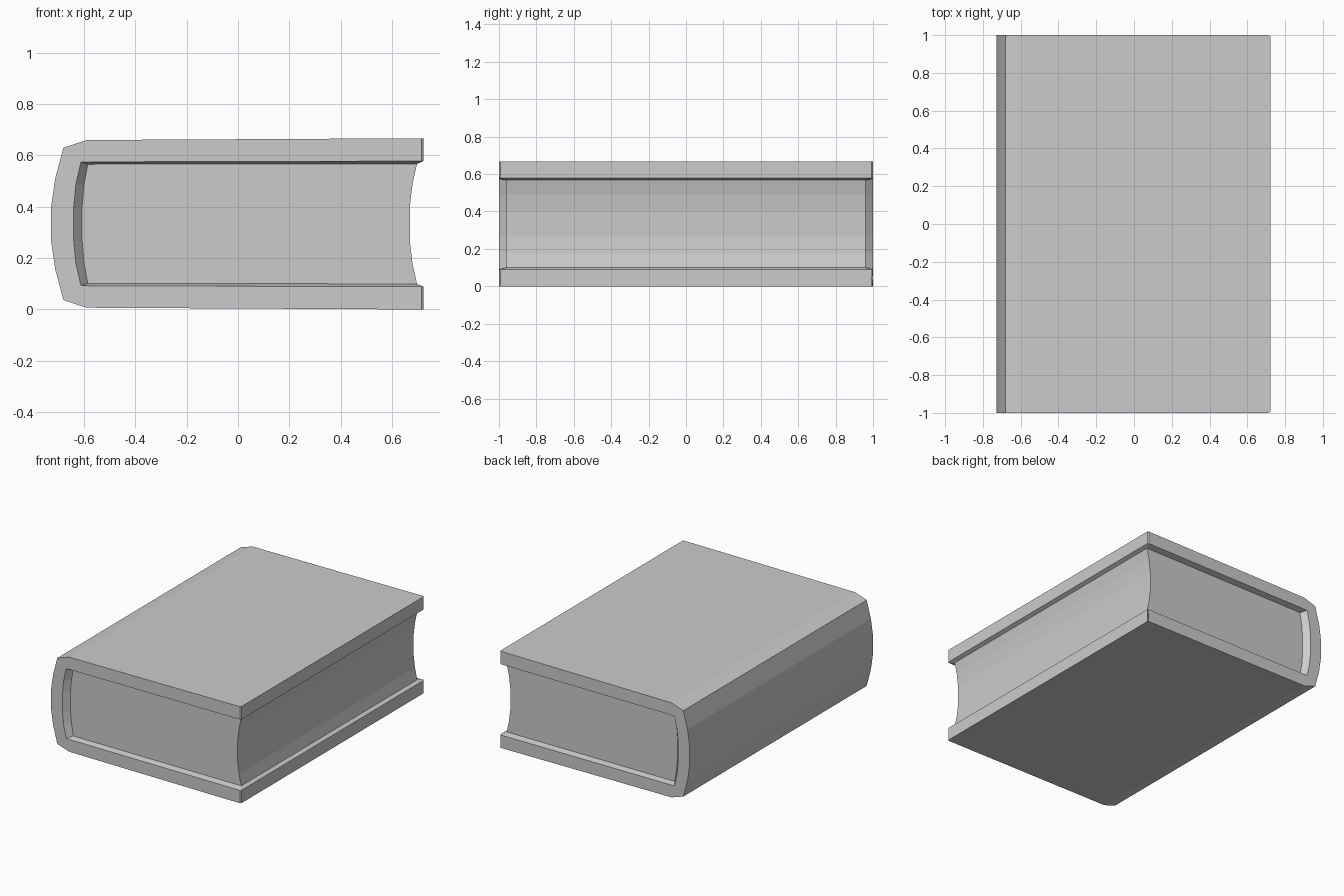
import bpy, bmesh

if "Cube" in bpy.data.objects:
    bpy.data.objects.remove(bpy.data.objects["Cube"])

H = 0.667      # book thickness
PAGE_Y = 0.96  # page block is recessed from the cover ends


def mirrored(half):
    """Complete an (x, z) half profile by mirroring it about mid thickness."""
    return half + [(x, H - z) for x, z in reversed(half)]


def finish(bm, name):
    bmesh.ops.recalc_face_normals(bm, faces=bm.faces)
    mesh = bpy.data.meshes.new(name)
    bm.to_mesh(mesh)
    bm.free()
    obj = bpy.data.objects.new(name, mesh)
    bpy.context.collection.objects.link(obj)
    return obj


# C-shaped profiles, from the top board round the spine to the bottom board
outer = mirrored([(0.722, 0.667), (-0.59, 0.66), (-0.68, 0.63), (-0.712, 0.51), (-0.728, 0.40)])
inner = mirrored([(0.722, 0.578), (-0.56, 0.575), (-0.612, 0.574), (-0.632, 0.485), (-0.64, 0.40)])
page = mirrored([(0.697, 0.567), (-0.55, 0.566), (-0.585, 0.565), (-0.60, 0.485), (-0.607, 0.40)])
fore_edge = mirrored([(0.697, 0.567), (0.680, 0.49), (0.669, 0.40)])

# Cover: profiles lofted from one page end, over the outside, to the other
bm = bmesh.new()
sections = [(page, -PAGE_Y), (inner, -1), (outer, -1), (outer, 1), (inner, 1), (page, PAGE_Y)]
rings = [[bm.verts.new((x, y, z)) for x, z in prof] for prof, y in sections]
for a, b in zip(rings, rings[1:]):
    for i in range(len(a) - 1):
        bm.faces.new((a[i], a[i + 1], b[i + 1], b[i]))
# Fore-edge ends of the two boards
for i in (0, -1):
    p0, i0, o0, o1, i1, p1 = [r[i] for r in rings]
    bm.faces.new((i0, o0, o1, i1))
    bm.faces.new((p0, i0, i1, p1))
# Small chamfer on the board corners
corners = [e for e in bm.edges
           if all(v.co.x > 0.72 and abs(v.co.y) > 0.99 for v in e.verts)
           and abs(e.verts[0].co.y - e.verts[1].co.y) < 0.01]
bmesh.ops.bevel(bm, geom=corners, offset=0.007, segments=1, affect='EDGES')
finish(bm, "cover")

# Page block: two flat ends and the hollow fore edge
bm = bmesh.new()
ends = []
for y in (-PAGE_Y, PAGE_Y):
    back = [bm.verts.new((x, y, z)) for x, z in page]
    front = [bm.verts.new((x, y, z)) for x, z in fore_edge[1:-1]]
    bm.faces.new(back + front[::-1])
    ends.append([back[0]] + front + [back[-1]])
for i in range(len(fore_edge) - 1):
    bm.faces.new((ends[0][i], ends[0][i + 1], ends[1][i + 1], ends[1][i]))
finish(bm, "pages")
